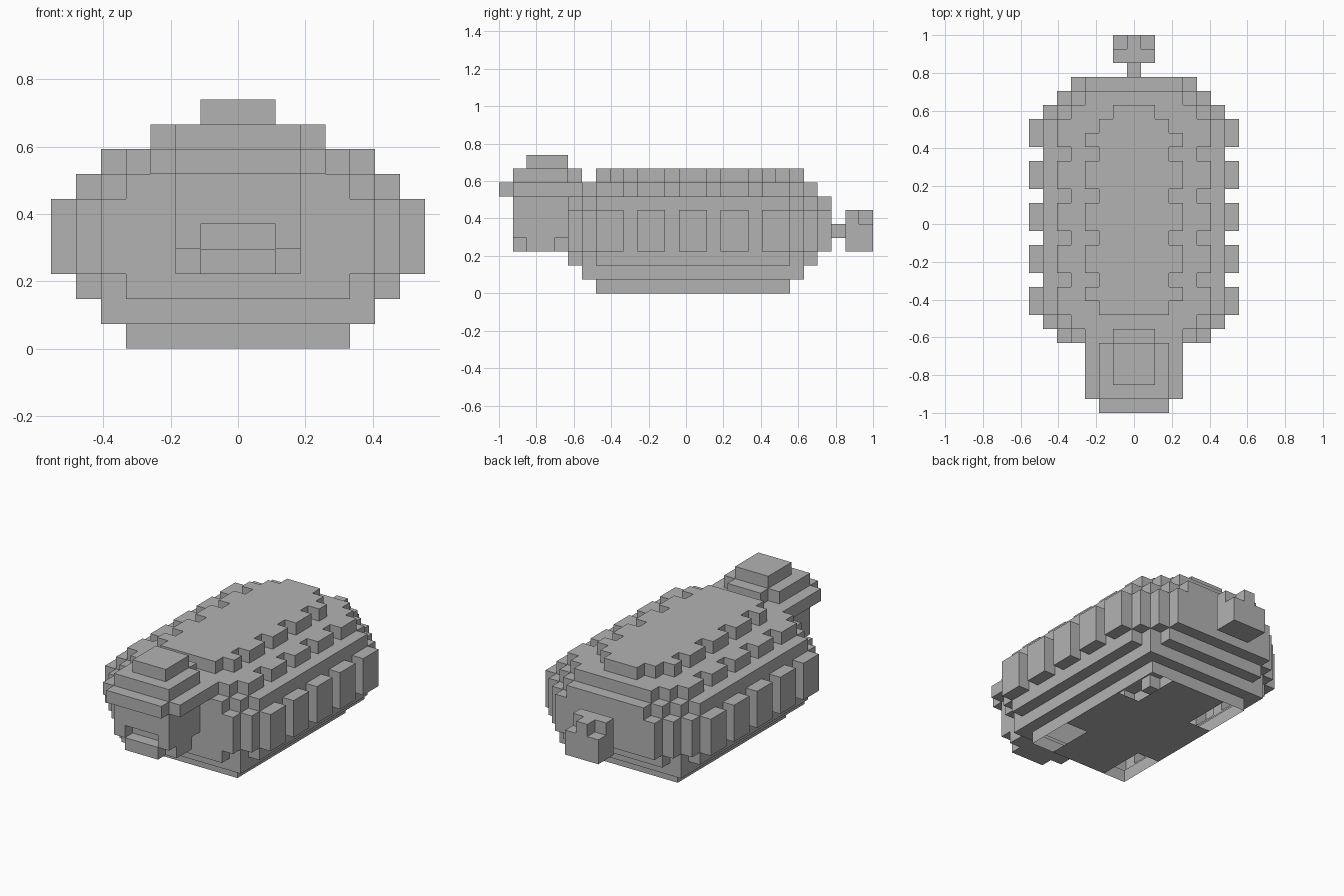
import bpy, bmesh, math

if "Cube" in bpy.data.objects:
    bpy.data.objects.remove(bpy.data.objects["Cube"])

U = 2 / 27  # one block; x is mirrored about 0, rows run from y = -1, layers from z = 0

grey = bpy.data.materials.new("stone grey")
grey.diffuse_color = (0.45, 0.45, 0.45, 1)
grey.use_nodes = True
grey.node_tree.nodes["Principled BSDF"].inputs["Base Color"].default_value = grey.diffuse_color

DIRS = {
    (1, 0, 0): [(1, 0, 0), (1, 1, 0), (1, 1, 1), (1, 0, 1)],
    (-1, 0, 0): [(0, 0, 0), (0, 0, 1), (0, 1, 1), (0, 1, 0)],
    (0, 1, 0): [(0, 1, 0), (0, 1, 1), (1, 1, 1), (1, 1, 0)],
    (0, -1, 0): [(0, 0, 0), (1, 0, 0), (1, 0, 1), (0, 0, 1)],
    (0, 0, 1): [(0, 0, 1), (1, 0, 1), (1, 1, 1), (0, 1, 1)],
    (0, 0, -1): [(0, 0, 0), (0, 1, 0), (1, 1, 0), (1, 0, 0)],
}


def slab(w, rows, layers):
    """Blocks with |x index| <= w for the given rows and layers."""
    return {(x, y, z) for x in range(-w, w + 1) for y in rows for z in layers}


def build(name, cells, skip=lambda x, y, z, d: False):
    """Outer skin of a block set, with flat areas merged into single faces."""
    bm = bmesh.new()
    verts = {}

    def vert(p):
        if p not in verts:
            verts[p] = bm.verts.new(((p[0] - 0.5) * U, p[1] * U - 1, p[2] * U))
        return verts[p]

    for x, y, z in sorted(cells):
        for d, quad in DIRS.items():
            if (x + d[0], y + d[1], z + d[2]) in cells or skip(x, y, z, d):
                continue
            bm.faces.new([vert((x + a, y + b, z + c)) for a, b, c in quad])
    bmesh.ops.dissolve_limit(bm, angle_limit=math.radians(1),
                             verts=bm.verts[:], edges=bm.edges[:])
    mesh = bpy.data.meshes.new(name)
    bm.to_mesh(mesh)
    bm.free()
    mesh.materials.append(grey)
    ob = bpy.data.objects.new(name, mesh)
    bpy.context.collection.objects.link(ob)
    return ob


def is_rib(row):
    return 7 <= row <= 20 and (row - 7) % 3 < 2


# Shell: stepped base, ribbed sides, rounded ridged top
shell = slab(4, range(7, 21), [0]) | slab(5, range(6, 22), [1])
for row in range(5, 24):
    end = min(row - 5, 22 - row)             # distance to the shell ends
    rib = is_rib(row)
    if row < 23:
        shell |= slab(min(4 + end, 6), [row], [2])
    side = min(5 + end, 7)
    shell |= slab(side if rib else min(side, 6), [row], [3, 4, 5])
    shell |= slab(min(4 + end, 6), [row], [6])
    if row < 23:
        shell |= slab(min(3 + end, 5 if rib or end < 3 else 4), [row], [7])
    if 7 <= row <= 21:
        edge = {7: 2, 20: 2, 21: 1}.get(row, 3 if rib else 2)
        shell |= slab(edge, [row], [8])


# Four leg openings in the underside corners
def leg_opening(x, y, z, d):
    return z == 0 and d == (0, 0, -1) and abs(x) >= 3 and min(y - 7, 20 - y) < 4


build("shell", shell, leg_opening)

# Head: block with trimmed lower corners and a mouth slot
head = slab(2, range(1, 5), [4, 5, 6]) | slab(2, [2, 3], [3]) | slab(1, [1, 4], [3])
head -= slab(1, [1], [4])
# Brow and stepped crown
head |= slab(3, range(1, 5), [7]) | slab(2, [0], [7])
head |= slab(2, range(1, 5), [8]) | slab(1, [5], [8]) | slab(1, range(2, 5), [9])
build("head", head)

# Tail: thin link and chunky tip
build("tail", slab(0, [24], [4]) | slab(1, [25, 26], [3, 4])
      | slab(1, [25], [5]) | slab(0, [26], [5]))
